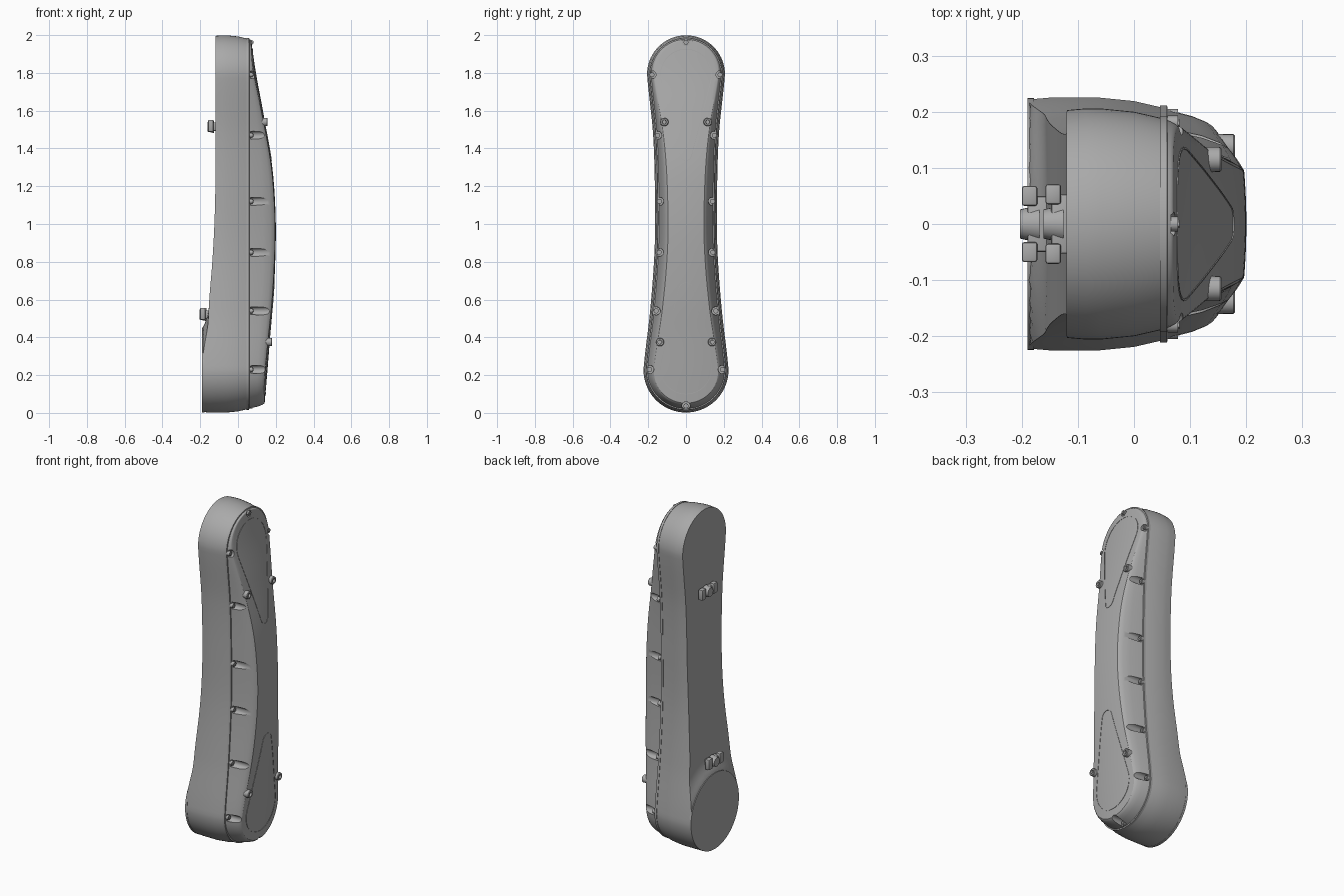
import bpy, bmesh, math
from mathutils import Matrix, Vector

if "Cube" in bpy.data.objects:
    bpy.data.objects.remove(bpy.data.objects["Cube"])

grey = bpy.data.materials.new("satin_grey")
grey.use_nodes = True
grey.diffuse_color = (0.4, 0.4, 0.4, 1)
grey.node_tree.nodes["Principled BSDF"].inputs["Base Color"].default_value = (0.4, 0.4, 0.4, 1)


def curve_at(pts, t):
    """Smooth interpolation through (t, value) points."""
    t = min(max(t, pts[0][0]), pts[-1][0])

    def slope(i):
        a, b = pts[max(i - 1, 0)], pts[min(i + 1, len(pts) - 1)]
        return (b[1] - a[1]) / (b[0] - a[0])
    for i in range(len(pts) - 1):
        (t0, v0), (t1, v1) = pts[i], pts[i + 1]
        if t <= t1:
            h = t1 - t0
            s = (t - t0) / h
            return ((1 + 2 * s) * (1 - s) ** 2 * v0 + s * (1 - s) ** 2 * h * slope(i)
                    + s * s * (3 - 2 * s) * v1 + s * s * (s - 1) * h * slope(i + 1))


# Profiles along the height
LOW, LOW_R, TOP, TOP_R = 0.227, 0.225, 1.793, 0.206
WIDTH = [(0.1, 0.222), (LOW, LOW_R), (0.54, 0.19), (0.85, 0.167), (1.12, 0.164),
         (1.47, 0.174), (TOP, TOP_R), (1.9, 0.204)]
FRONT = [(0.04, 0.14), (0.2, 0.154), (0.4, 0.17), (0.6, 0.187), (0.8, 0.197), (1.0, 0.2),
         (1.2, 0.191), (1.35, 0.175), (1.6, 0.132), (1.8, 0.095), (1.97, 0.07)]
BACK = [(0.4, -0.162), (0.6, -0.152), (0.8, -0.136), (1.0, -0.125), (1.2, -0.12), (2.0, -0.12)]
SEAM = 0.06


def cover_x(y, z):
    return curve_at(FRONT, z) - 0.01 * (y / 0.15) ** 2


def back_x(y, z):
    base = curve_at(BACK, z)
    d = min(max((math.hypot(y, z - LOW) - LOW_R) / 0.1, 0), 1)
    return base + (-0.187 - base) * (1 - d) ** 2


# Half outline of the arm, bottom to top, with outward normals
outline = []
ARC, SIDE = 18, 70
for i in range(ARC):
    a = math.pi / 2 * (i / ARC - 1)
    outline.append((LOW_R * math.cos(a), LOW + LOW_R * math.sin(a)))
for i in range(SIDE):
    z = LOW + (TOP - LOW) * i / SIDE
    outline.append((curve_at(WIDTH, z), z))
for i in range(ARC + 1):
    a = math.pi / 2 * i / ARC
    outline.append((TOP_R * math.cos(a), TOP + TOP_R * math.sin(a)))
outline[0], outline[-1] = (0, outline[0][1]), (0, outline[-1][1])


def inset_outline(inset):
    result = []
    for i, (y, z) in enumerate(outline):
        a = outline[i - 1] if i else (-outline[1][0], outline[1][1])
        b = outline[i + 1] if i < len(outline) - 1 else (-outline[-2][0], outline[-2][1])
        t = Vector((b[0] - a[0], b[1] - a[1])).normalized()
        d = inset(z)
        result.append((y - t.y * d, z + t.x * d))
    return result


def finish(bm, name, angle=30):
    bmesh.ops.remove_doubles(bm, verts=bm.verts, dist=1e-5)
    bmesh.ops.recalc_face_normals(bm, faces=bm.faces)
    mesh = bpy.data.meshes.new(name)
    bm.to_mesh(mesh)
    bm.free()
    ob = bpy.data.objects.new(name, mesh)
    bpy.context.collection.objects.link(ob)
    mesh.materials.append(grey)
    smooth(ob, angle)
    return ob


def smooth(ob, angle=30):
    bpy.ops.object.select_all(action='DESELECT')
    ob.select_set(True)
    bpy.context.view_layer.objects.active = ob
    bpy.ops.object.shade_smooth_by_angle(angle=math.radians(angle))


def loft(name, layers, cols=20):
    """Skin (inset, x) layers around the outline and close both ends with curved caps."""
    bm = bmesh.new()
    halves = []
    for inset, fx in layers:
        halves.append([(fx(y, z), y, z) for y, z in inset_outline(inset)])
    for s in (1, -1):
        grid = [[bm.verts.new((x, s * y, z)) for x, y, z in h] for h in halves]
        for a, b in zip(grid, grid[1:]):
            for i in range(len(a) - 1):
                bm.faces.new((a[i], a[i + 1], b[i + 1], b[i]))
    for half, (_, fx) in ((halves[0], layers[0]), (halves[-1], layers[-1])):
        rows = []
        for _, y, z in half:
            ys = [y * (1 - 2 * j / cols) for j in range(cols + 1)]
            rows.append([bm.verts.new((fx(v, z), v, z)) for v in ys])
        for a, b in zip(rows, rows[1:]):
            for j in range(cols):
                bm.faces.new((a[j], a[j + 1], b[j + 1], b[j]))
    return finish(bm, name)


def rod(bm, x0, x1, y, z, r0, r1=None, sides=24):
    """Closed cylinder or cone along x."""
    m = Matrix.Translation(((x0 + x1) / 2, y, z)) @ Matrix.Rotation(math.pi / 2, 4, 'Y')
    bmesh.ops.create_cone(bm, cap_ends=True, segments=sides, radius1=r0,
                          radius2=r0 if r1 is None else r1, depth=x1 - x0, matrix=m)


def block(bm, center, size):
    m = Matrix.Translation(center) @ Matrix.Diagonal((*size, 1))
    new = bmesh.ops.create_cube(bm, size=1, matrix=m)
    edges = list({e for v in new["verts"] for e in v.link_edges})
    bmesh.ops.bevel(bm, geom=edges, offset=0.005, segments=2, affect='EDGES', profile=0.5)


# Rear housing
loft("rear_housing", [
    (lambda z: 0.003, back_x),
    (lambda z: 0.0, lambda y, z: back_x(y, z) + 0.035),
    (lambda z: 0.0, lambda y, z: -0.06),
    (lambda z: 0.006, lambda y, z: 0.0),
    (lambda z: 0.017, lambda y, z: 0.048)])

# Round mounting face at the low end
bm = bmesh.new()
rod(bm, -0.19, -0.178, 0, LOW, 0.2245, sides=72)
finish(bm, "mounting_face")


# Front cover with a lip, drafted walls and a crowned face
def wall(depth_part, inset_part):
    return (lambda z: 0.021 + inset_part * (0.003 + 0.32 * (curve_at(FRONT, z) - SEAM)),
            lambda y, z: SEAM + depth_part * (cover_x(y, z) - SEAM))


cover = loft("front_cover", [
    (lambda z: 0.014, lambda y, z: 0.046),
    (lambda z: 0.014, lambda y, z: SEAM - 0.001),
    wall(0, 0), wall(0.55, 0.32), wall(0.84, 0.62), wall(0.95, 0.82), wall(1, 1)])

# Screw pockets scooped from the cover wall
screws = [(0, 1.962), (0, 0.037)]
for y, z in ((0.18, 1.79), (0.15, 1.47), (0.14, 1.12), (0.142, 0.85), (0.158, 0.54), (0.192, 0.23)):
    screws += [(y, z), (-y, z)]
bm = bmesh.new()
for y, z in screws:
    rod(bm, 0.066, 0.3, y, z, 0.021, 0.024)
cutter = finish(bm, "pocket_cutter")
cutter.hide_render = True
mod = cover.modifiers.new("pockets", 'BOOLEAN')
mod.operation, mod.solver, mod.object = 'DIFFERENCE', 'EXACT', cutter
bpy.context.view_layer.objects.active = cover
bpy.ops.object.modifier_apply(modifier=mod.name)
bpy.data.objects.remove(cutter)
smooth(cover)

# Screws seated in the pockets
bm = bmesh.new()
for y, z in screws:
    rod(bm, 0.06, 0.078, y, z, 0.013)
    rod(bm, 0.077, 0.081, y, z, 0.007, sides=6)
finish(bm, "rim_screws")

# Raised bolt posts on the cover, with a recessed centre
bm = bmesh.new()
for y, z, x in ((0.115, 1.54, 0.156), (0.138, 0.375, 0.18)):
    for s in (1, -1):
        ring = [(0.08, 0.023), (x - 0.003, 0.022), (x, 0.019), (x, 0.011), (x - 0.012, 0.01), (x - 0.012, 0)]
        verts = [bm.verts.new((px, s * y + r, z)) for px, r in ring]
        edges = [bm.edges.new(p) for p in zip(verts, verts[1:])]
        bmesh.ops.spin(bm, geom=verts + edges, cent=(0, s * y, z), axis=(1, 0, 0),
                       angle=2 * math.pi, steps=24)
finish(bm, "bolt_posts")


# Teardrop outlines on the cover face
def teardrop(name, z0, r0, z1, r1):
    sign = 1 if z1 > z0 else -1
    lean = math.asin((r0 - r1) / abs(z1 - z0))
    pts = []
    for zc, r, a0, a1 in ((z0, r0, math.pi - lean, 2 * math.pi + lean), (z1, r1, lean, math.pi - lean)):
        for k in range(25):
            a = a0 + (a1 - a0) * k / 24
            pts.append((r * math.cos(a), zc + sign * r * math.sin(a)))
    path = []
    for (y0, q0), (y1, q1) in zip(pts, pts[1:] + pts[:1]):
        n = max(1, int(math.hypot(y1 - y0, q1 - q0) / 0.03))
        path += [(y0 + (y1 - y0) * k / n, q0 + (q1 - q0) * k / n) for k in range(n)]
    bm = bmesh.new()
    loops = []
    for off, lift in ((1.0, -0.002), (1.0, 0.002), (0.975, 0.002), (0.975, -0.002)):
        zc = (z0 + z1) / 2
        loops.append([bm.verts.new((cover_x(y * off, z) + lift, y * off, zc + (z - zc) * (1 + (off - 1) / 3)))
                      for y, z in path])
    for a, b in zip(loops, loops[1:]):
        for i in range(len(path)):
            j = (i + 1) % len(path)
            bm.faces.new((a[i], a[j], b[j], b[i]))
    finish(bm, name)


teardrop("upper_panel_line", 1.79, 0.137, 1.365, 0.03)
teardrop("lower_panel_line", 0.235, 0.137, 0.65, 0.04)

# Connectors on the rear: a pad, a round centre and two end blocks
for name, z, x, half in (("upper_connector", 1.515, -0.156, 0.053), ("lower_connector", 0.52, -0.198, 0.05)):
    bm = bmesh.new()
    block(bm, (x + 0.026, 0, z), (0.036, 2 * half, 0.045))
    rod(bm, x - 0.005, x + 0.03, 0, z, 0.026, 0.034)
    for s in (1, -1):
        block(bm, (x + 0.012, s * half, z + 0.005), (0.028, 0.036, 0.062))
    finish(bm, name)
